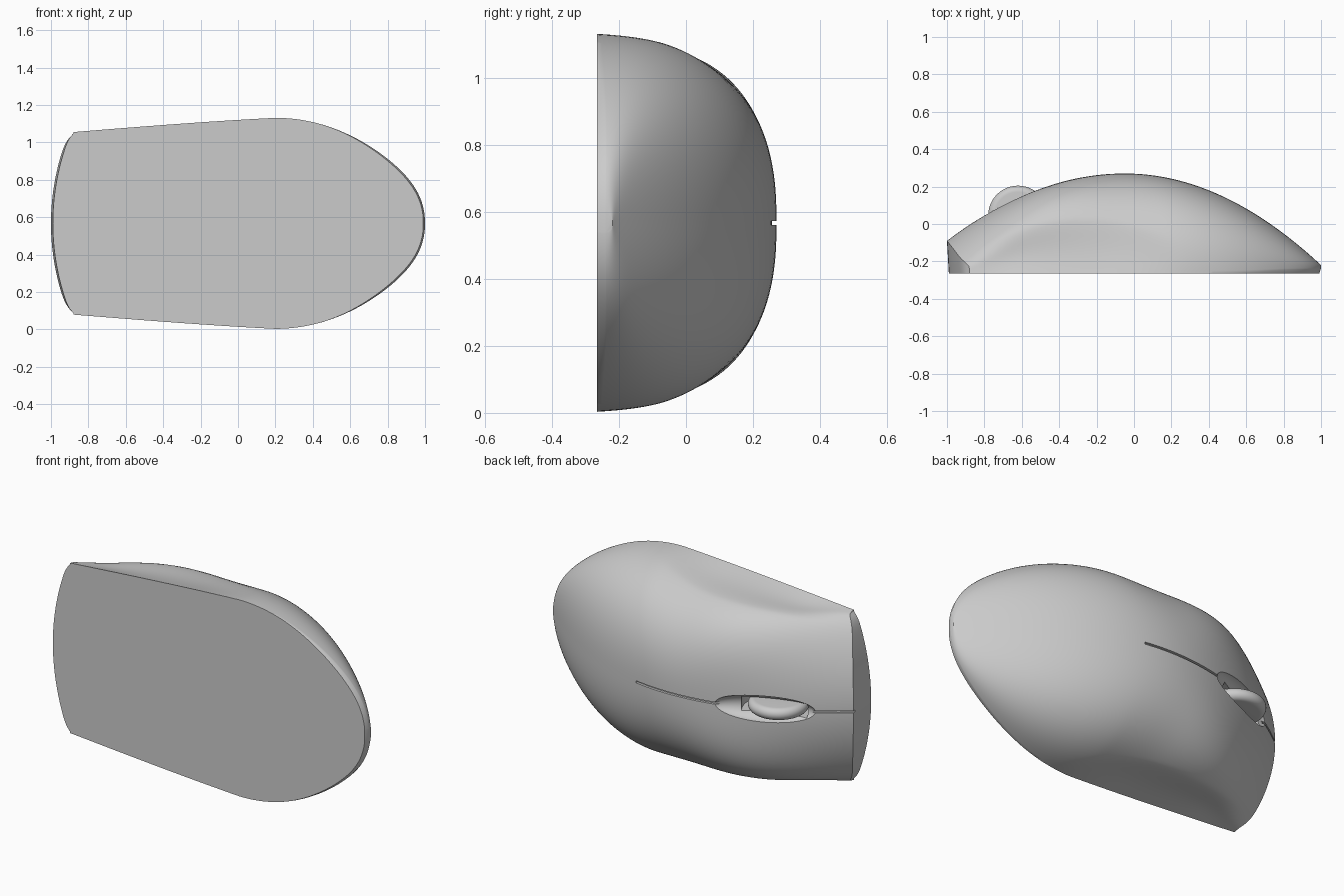
import bpy, bmesh, math
from mathutils import Vector, Matrix

BASE, MID = -0.265, 0.567      # underside plane and lengthwise centre line
ROWS, COLS = 80, 96

cube = bpy.data.objects.get("Cube")
if cube:
    bpy.data.objects.remove(cube, do_unlink=True)

grey = bpy.data.materials.new("plain_grey")
grey.use_nodes = True
grey.diffuse_color = (0.6, 0.6, 0.6, 1)
grey.node_tree.nodes["Principled BSDF"].inputs["Base Color"].default_value = (0.6, 0.6, 0.6, 1)


def make_object(name, bm):
    bmesh.ops.recalc_face_normals(bm, faces=bm.faces)
    mesh = bpy.data.meshes.new(name)
    bm.to_mesh(mesh)
    bm.free()
    mesh.materials.append(grey)
    ob = bpy.data.objects.new(name, mesh)
    bpy.context.collection.objects.link(ob)
    return ob


def activate(ob):
    bpy.ops.object.select_all(action='DESELECT')
    ob.select_set(True)
    bpy.context.view_layer.objects.active = ob


def smooth(ob, angle=35):
    activate(ob)
    bpy.ops.object.shade_smooth_by_angle(angle=math.radians(angle))


def cut(ob, cutter):
    cutter.hide_render = True
    mod = ob.modifiers.new("cut", 'BOOLEAN')
    mod.operation, mod.solver, mod.object = 'DIFFERENCE', 'EXACT', cutter
    activate(ob)
    bpy.ops.object.modifier_apply(modifier=mod.name)
    bpy.data.objects.remove(cutter, do_unlink=True)


def ease(a, b, x):
    t = min(max((x - a) / (b - a), 0), 1)
    return t * t * (3 - 2 * t)


def crest(x):
    t = x + 0.05
    return 0.27 - (0.36 * (t / 0.95) ** 2 if t < 0 else 0.49 * (t / 1.05) ** 2)


def half_width(x):
    if x < 0.2:
        return 0.488 + 0.076 * math.sin((x + 0.88) / 1.08 * 0.9) / math.sin(0.9)
    t = (x - 0.2) / 0.8
    return 0.564 * max(1 - t * t, 0) ** (0.64 - 0.14 * t ** 4)


def shell_point(s, a):
    """Point on the shell: s runs from nose to tail, a runs across."""
    edge = -0.88 + 1.88 * s
    w = half_width(edge)
    n = 2.45 + 4 * (1 - ease(0, 0.6, s)) ** 2
    c, q = math.cos(a), abs(math.sin(a))
    r = (abs(c) ** n + q ** n) ** (-1 / n)
    d, q = abs(c) * r, q * r
    lift = 0.025 * ease(0.4, 0.95, edge)
    height = crest(-1 + 2 * s) - BASE - 0.11 * (1 - ease(0, 0.4, s)) * d * d
    h = lift + (height - lift) * q
    # hollow thumb grip below an arched ridge
    t = (edge + 0.25) / 0.68
    ridge = 0.295 * max(1 - t * t, 0) ** 0.8
    hollow = 0.0
    if h < ridge:
        depth = 0.02 * ease(0, 0.15, s) * (1 - ease(-0.15, 0.3, edge))
        hollow = depth * math.sin(math.pi * h / ridge)
    z = math.copysign(max(w * (1 - 0.03 * q) - hollow, 0) * d, c)
    nose = -1 + 0.09 * d ** 2 + 0.03 * d ** 16
    return Vector((nose + s * (1 - nose), BASE + h, MID + z))


# Shell: lofted sections, closed by a nose wall, a tail cap and a flat underside
bm = bmesh.new()
rows = []
for i in range(ROWS + 1):
    s = math.sin(math.pi / 2 * i / ROWS) * 0.9995
    rows.append([bm.verts.new(shell_point(s, math.pi * j / COLS)) for j in range(COLS + 1)])
for r0, r1 in zip(rows, rows[1:]):
    for j in range(COLS):
        bm.faces.new((r0[j], r0[j + 1], r1[j + 1], r1[j]))
bm.faces.new(rows[-1])


def foot(v):
    tuck = 0.022 * ease(0.4, 1, v.co.x)
    shift = 0.01 * ease(-0.88, -0.95, v.co.x) - 0.4 * tuck
    return bm.verts.new((v.co.x + shift, BASE, MID + (v.co.z - MID) * (1 - tuck)))


left = [r[0] for r in rows]
right = [r[-1] for r in rows]
loop = left[::-1] + rows[0][1:-1] + right
feet = [foot(v) for v in loop]
for k in range(len(loop)):
    m = (k + 1) % len(loop)
    bm.faces.new((loop[k], loop[m], feet[m], feet[k]))
bm.faces.new(feet)
bmesh.ops.remove_doubles(bm, verts=bm.verts, dist=1e-5)
shell = make_object("mouse_shell", bm)

# Wheel recess: a tilted shallow oval dish
bm = bmesh.new()
bmesh.ops.create_uvsphere(bm, u_segments=48, v_segments=24, radius=1)
place = (Matrix.Translation((-0.605, 0.15, MID)) @ Matrix.Rotation(math.radians(23), 4, 'Z')
         @ Matrix.Diagonal((0.285, 0.07, 0.075, 1)))
bmesh.ops.transform(bm, matrix=place, verts=bm.verts)
cut(shell, make_object("recess_cutter", bm))

# Wheel slot: a round pocket in the floor of the dish
bm = bmesh.new()
bmesh.ops.create_cone(bm, cap_ends=True, segments=48, radius1=0.185, radius2=0.185, depth=0.08)
bmesh.ops.translate(bm, vec=(-0.61, 0.045, MID), verts=bm.verts)
cut(shell, make_object("slot_cutter", bm))

# Button seam: a thin groove along the crest
bm = bmesh.new()
rings = []
for i in range(41):
    x = -1.02 + 1.16 * i / 40
    y = crest(x)
    rings.append([bm.verts.new((x, y + dy, MID + dz))
                  for dy, dz in ((-0.014, -0.006), (-0.014, 0.006), (0.04, 0.006), (0.04, -0.006))])
for r0, r1 in zip(rings, rings[1:]):
    for k in range(4):
        bm.faces.new((r0[k], r0[(k + 1) % 4], r1[(k + 1) % 4], r1[k]))
bm.faces.new(rings[0])
bm.faces.new(rings[-1])
cut(shell, make_object("seam_cutter", bm))
smooth(shell)

# Scroll wheel: disc with a rounded rim, turning about z
bm = bmesh.new()
profile = [(0, -0.034)]
for k in range(13):
    a = math.pi * (k / 12 - 0.5)
    profile.append((0.126 + 0.034 * math.cos(a), 0.034 * math.sin(a)))
profile.append((0, 0.034))
verts = [bm.verts.new((r, 0, z)) for r, z in profile]
edges = [bm.edges.new(p) for p in zip(verts, verts[1:])]
bmesh.ops.spin(bm, geom=verts + edges, cent=(0, 0, 0), axis=(0, 0, 1),
               angle=2 * math.pi, steps=48)
bmesh.ops.remove_doubles(bm, verts=bm.verts, dist=1e-5)
bmesh.ops.translate(bm, vec=(-0.62, 0.045, MID), verts=bm.verts)
wheel = make_object("scroll_wheel", bm)
smooth(wheel)
